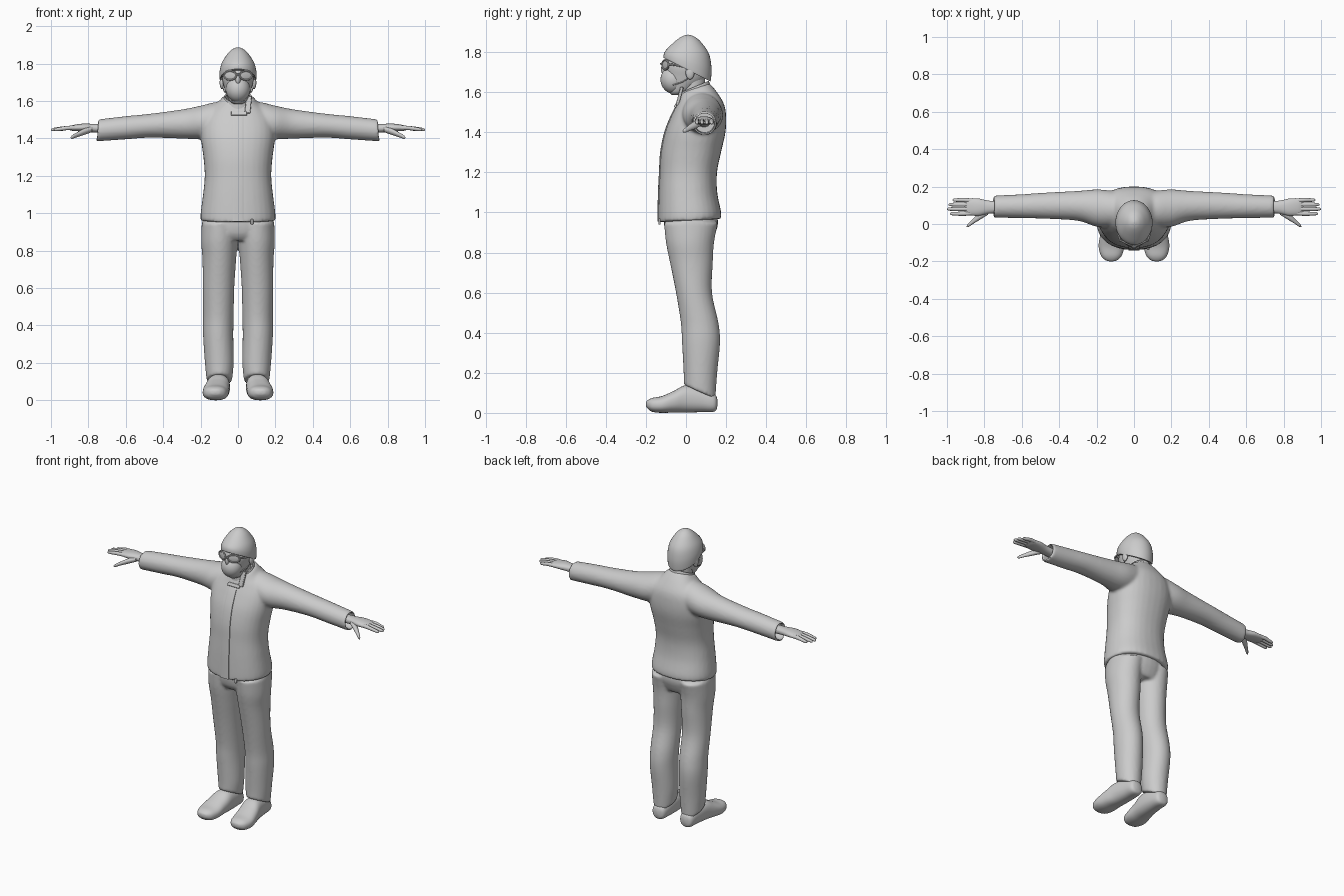
import bpy, bmesh
from math import sin, cos, pi, radians
from mathutils import Matrix, Vector

if "Cube" in bpy.data.objects:
    bpy.data.objects.remove(bpy.data.objects["Cube"])


def finish(name, bm, mirror=False, angle=40):
    bmesh.ops.recalc_face_normals(bm, faces=bm.faces)
    me = bpy.data.meshes.new(name)
    bm.to_mesh(me)
    bm.free()
    ob = bpy.data.objects.new(name, me)
    bpy.context.collection.objects.link(ob)
    if mirror:
        ob.modifiers.new("Mirror", 'MIRROR')
    smooth(ob, angle)
    return ob


def activate(ob):
    bpy.ops.object.select_all(action='DESELECT')
    ob.select_set(True)
    bpy.context.view_layer.objects.active = ob


def smooth(ob, angle=40):
    activate(ob)
    bpy.ops.object.shade_smooth_by_angle(angle=radians(angle))


def spline(keys, steps):
    """Catmull-Rom resampling of ring parameters."""
    k = [tuple(r) + (0,) * (6 - len(r)) for r in keys]
    k = [k[0]] + k + [k[-1]]
    out = []
    for i in range(1, len(k) - 2):
        for s in range(steps):
            t = s / steps
            out.append([0.5 * (2 * b + (c - a) * t + (2 * a - 5 * b + 4 * c - d) * t * t
                               + (3 * b - a - 3 * c + d) * t ** 3)
                        for a, b, c, d in zip(*k[i - 1:i + 3])])
    return out + [list(k[-1])]


def loft(name, axis, keys, e=1.0, n=32, steps=5, mirror=False, cap=True, angle=40):
    """Skin of rings (cx, cy, cz, ru, rv, tilt) stacked along an axis."""
    bm = bmesh.new()
    rings = []
    for cx, cy, cz, ru, rv, tilt in spline(keys, steps):
        ring = []
        for i in range(n):
            c, s = cos(2 * pi * i / n), sin(2 * pi * i / n)
            u = ru * abs(c) ** e * (1 if c > 0 else -1)
            v = rv * abs(s) ** e * (1 if s > 0 else -1)
            off = {'x': (tilt * s, u, v), 'y': (u, tilt * s, v), 'z': (u, v, tilt * s)}[axis]
            ring.append(bm.verts.new((cx + off[0], cy + off[1], cz + off[2])))
        rings.append(ring)
    for a, b in zip(rings, rings[1:]):
        for i in range(n):
            bm.faces.new((a[i], a[(i + 1) % n], b[(i + 1) % n], b[i]))
    if cap:
        bm.faces.new(rings[0])
        bm.faces.new(rings[-1])
    return finish(name, bm, mirror, angle)


def ball(name, loc, scale, mirror=False):
    bm = bmesh.new()
    bmesh.ops.create_uvsphere(bm, u_segments=32, v_segments=20, radius=1,
                              matrix=Matrix.Translation(loc) @ Matrix.Diagonal((*scale, 1)))
    return finish(name, bm, mirror)


def box(name, loc, size, rot):
    bm = bmesh.new()
    m = Matrix.Translation(loc) @ Matrix.Rotation(rot[0], 4, 'X') @ Matrix.Rotation(rot[1], 4, 'Y')
    bmesh.ops.create_cube(bm, size=1, matrix=m @ Matrix.Diagonal((*size, 1)))
    ob = finish(name, bm)
    b = ob.modifiers.new("Bevel", 'BEVEL')
    b.width, b.segments = 0.004, 2
    return ob


def wire(name, pts, r, cyclic=False):
    cu = bpy.data.curves.new(name, 'CURVE')
    cu.dimensions, cu.bevel_depth, cu.bevel_resolution = '3D', r, 2
    sp = cu.splines.new('POLY')
    sp.points.add(len(pts) - 1)
    for p, co in zip(sp.points, pts):
        p.co = (*co, 1)
    sp.use_cyclic_u = cyclic
    ob = bpy.data.objects.new(name, cu)
    bpy.context.collection.objects.link(ob)
    activate(ob)
    bpy.ops.object.convert(target='MESH')
    ob = bpy.context.object
    ob.modifiers.new("Mirror", 'MIRROR')
    smooth(ob)
    return ob


def fuse(name, parts, voxel, iterations):
    """Weld overlapping closed parts into one soft garment."""
    activate(parts[0])
    for p in parts:
        bpy.context.view_layer.objects.active = p
        for m in list(p.modifiers):
            bpy.ops.object.modifier_apply(modifier=m.name)
        p.select_set(True)
    bpy.context.view_layer.objects.active = parts[0]
    bpy.ops.object.join()
    ob = bpy.context.object
    ob.name = name
    r = ob.modifiers.new("Remesh", 'REMESH')
    r.mode, r.voxel_size = 'VOXEL', voxel
    s = ob.modifiers.new("Smooth", 'SMOOTH')
    s.factor, s.iterations = 0.5, iterations
    for m in ("Remesh", "Smooth"):
        bpy.ops.object.modifier_apply(modifier=m)
    smooth(ob, 50)
    return ob


# Jacket: body and sleeves fused, cuffs hollowed
body = loft("jacket_body", 'z', [
    (0, .018, .96, .2, .157, .008), (0, .018, 1.0, .2, .157, .004), (0, .01, 1.1, .187, .146),
    (0, .012, 1.2, .178, .143), (0, .025, 1.3, .185, .15), (0, .046, 1.4, .198, .151),
    (0, .063, 1.48, .195, .137), (0, .072, 1.54, .165, .118), (0, .06, 1.585, .115, .095, .015),
    (0, .045, 1.62, .08, .073, .025)], e=.88)
sleeves = loft("sleeves", 'x', [
    (.04, .08, 1.505, .09, .09), (.12, .08, 1.497, .098, .097), (.2, .085, 1.485, .1, .09),
    (.3, .097, 1.477, .08, .078), (.47, .098, 1.468, .07, .064), (.6, .095, 1.457, .064, .062),
    (.752, .093, 1.443, .059, .059, -.005)], mirror=True)
jacket = fuse("jacket", [body, sleeves], .009, 6)
hole = loft("cuff_cutter", 'x', [(.69, .093, 1.447, .048, .048), (.8, .093, 1.443, .051, .051)], mirror=True)
hole.hide_render = True
cut = jacket.modifiers.new("Cuffs", 'BOOLEAN')
cut.object, cut.operation, cut.solver = hole, 'DIFFERENCE', 'EXACT'
activate(jacket)
bpy.ops.object.modifier_apply(modifier="Cuffs")
bpy.data.objects.remove(hole)

# Placket, hem tab, collar and collar flap
loft("placket", 'z', [(0, -.137, .955, .03, .006), (0, -.134, 1.1, .03, .006), (0, -.129, 1.2, .03, .006),
                      (0, -.123, 1.3, .03, .006), (0, -.103, 1.4, .03, .006),
                      (0, -.072, 1.48, .03, .006), (0, -.046, 1.53, .03, .006)], e=.5, n=16)
box("hem_tab", (.075, -.132, .955), (.014, .012, .03), (0, 0))
collar = loft("collar", 'z', [(0, .05, 1.56, .1, .09, .025), (0, .043, 1.595, .082, .082, .028),
                              (0, .037, 1.625, .073, .077, .032)], cap=False)
sol = collar.modifiers.new("Solidify", 'SOLIDIFY')
sol.thickness = .008
box("collar_flap", (.055, -.032, 1.58), (.03, .016, .095), (radians(-15), radians(5)))
box("collar_strap", (.005, -.05, 1.533), (.085, .014, .022), (radians(-25), 0))

# Trousers
hips = loft("hips", 'z', [(0, .02, 1.04, .17, .125), (0, .025, .95, .192, .135),
                          (0, .022, .89, .188, .122), (0, .025, .855, .17, .1)])
legs = loft("legs", 'z', [
    (.097, .025, .95, .097, .135), (.1, .02, .85, .097, .12), (.1, .027, .75, .09, .107),
    (.104, .04, .6, .084, .09), (.105, .068, .45, .082, .094), (.106, .075, .35, .081, .095),
    (.1, .072, .2, .077, .084), (.1, .068, .105, .068, .079, -.035)], mirror=True)
fuse("trousers", [hips, legs], .009, 5)

# Shoes
loft("shoe", 'y', [
    (.1, .157, .05, .012, .015), (.1, .143, .05, .042, .043), (.1, .08, .064, .054, .06),
    (.105, 0, .07, .062, .068), (.114, -.06, .056, .067, .054), (.12, -.12, .042, .069, .042),
    (.121, -.17, .04, .055, .034), (.121, -.194, .043, .03, .018), (.121, -.2, .044, .006, .005)],
    e=.85, mirror=True, angle=60)

# Hands, fingers and thumbs
loft("hand", 'x', [(.68, .09, 1.452, .032, .026), (.77, .09, 1.455, .034, .023), (.83, .09, 1.458, .046, .021),
                   (.88, .092, 1.456, .045, .016), (.905, .092, 1.454, .038, .008)], e=.9, mirror=True)
for finger, y, tip in (("little", .128, .97), ("ring", .104, .992), ("middle", .08, 1.0), ("index", .055, .985)):
    y0 = .092 + (y - .092) * .9
    loft(finger + "_finger", 'x', [
        (.86, y0, 1.457, .0115, .012), (.91, y, 1.456, .0115, .0115), (tip - .03, y, 1.45, .01, .01),
        (tip - .007, y, 1.447, .0075, .0075), (tip, y, 1.446, .002, .002)], n=14, steps=3, mirror=True, angle=60)
loft("thumb", 'x', [(.78, .07, 1.45, .02, .016), (.825, .042, 1.435, .02, .017), (.86, .015, 1.42, .014, .013),
                    (.885, -.006, 1.408, .01, .01), (.895, -.013, 1.404, .002, .002)],
     n=16, mirror=True, angle=60)

# Neck, head, mask and ears
loft("neck", 'z', [(0, .05, 1.5, .062, .062), (0, .035, 1.6, .058, .062), (0, .03, 1.68, .06, .065)])
loft("head", 'z', [(0, -.045, 1.585, .022, .025), (0, -.033, 1.6, .045, .05), (0, -.01, 1.64, .064, .083),
                   (0, .002, 1.68, .076, .102), (0, .004, 1.73, .085, .106), (0, .005, 1.79, .075, .085)],
     angle=60)
ball("face_mask", (0, -.062, 1.663), (.064, .065, .07))
ball("nose", (0, -.105, 1.715), (.014, .02, .03))
ball("ear", (.086, .02, 1.698), (.012, .022, .034), mirror=True)
wire("mask_strap", [(.055, -.07, 1.635), (.073, -.02, 1.65), (.085, .03, 1.68)], .003)

# Knitted hat, low at the back
hat = loft("hat", 'z', [
    (0, .006, 1.713, .092, .112, -.057), (0, .006, 1.717, .098, .118, -.057), (0, .009, 1.76, .098, .118, -.036),
    (0, .01, 1.805, .086, .104, -.012), (0, .01, 1.85, .058, .067, -.002), (0, .01, 1.874, .034, .038),
    (0, .01, 1.884, .015, .016), (0, .01, 1.887, .002, .002)], n=40)

# Glasses: rims, lenses, bridge and temples
turn = Matrix.Translation((.042, -.103, 1.737)) @ Matrix.Rotation(radians(25), 4, 'Z')
wire("glasses_rim", [turn @ Vector((.036 * cos(a), 0, .024 * sin(a)))
                     for a in [2 * pi * i / 28 for i in range(28)]], .005, True)
bm = bmesh.new()
bmesh.ops.create_uvsphere(bm, u_segments=24, v_segments=12, radius=1,
                          matrix=turn @ Matrix.Diagonal((.034, .004, .022, 1)))
finish("glasses_lens", bm, True)
wire("glasses_bridge", [(0, -.125, 1.742), (.012, -.119, 1.742)], .005)
wire("glasses_temple", [(.074, -.086, 1.74), (.087, -.05, 1.735), (.09, .03, 1.72)], .005)
